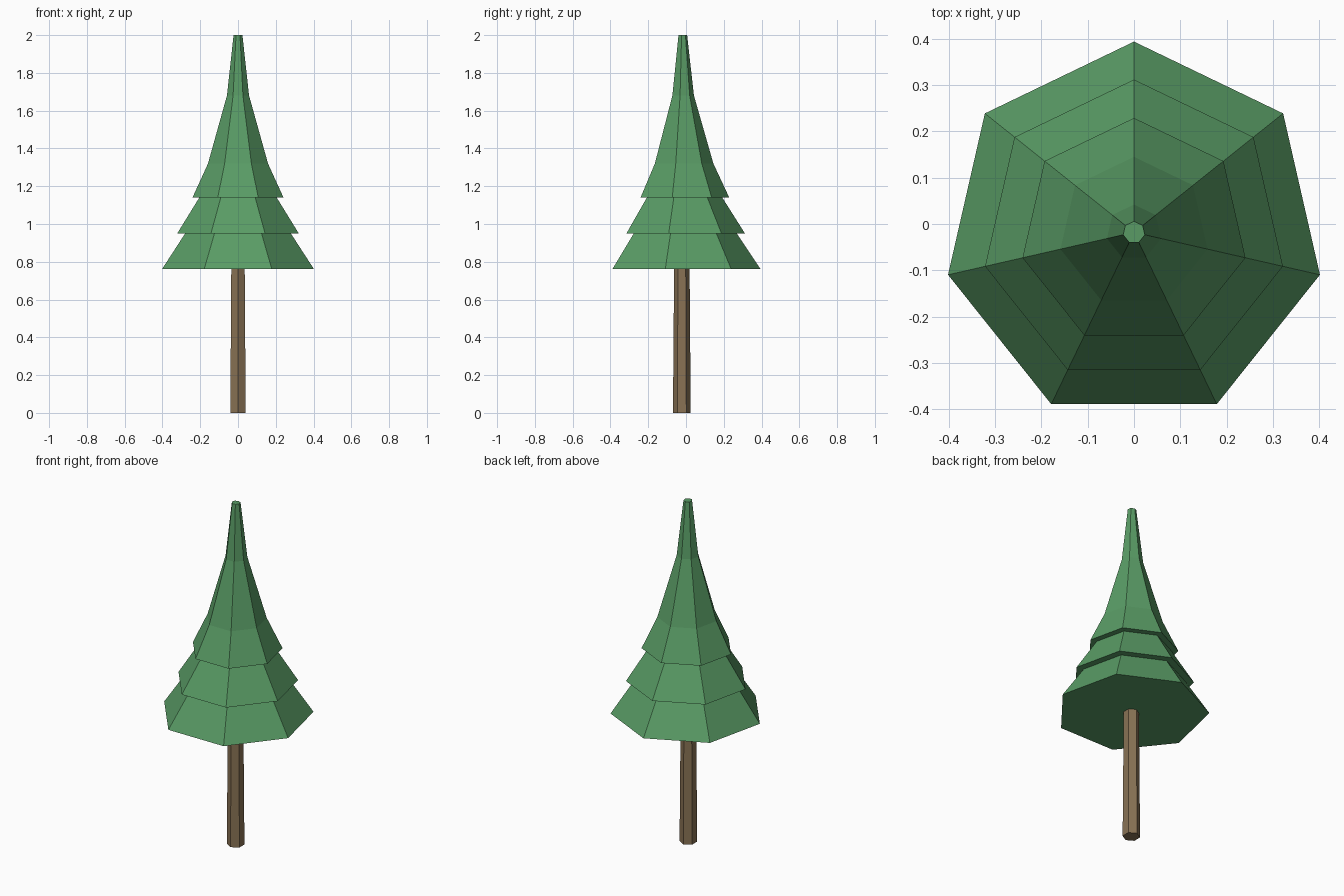
import bpy, bmesh, math

if "Cube" in bpy.data.objects:
    bpy.data.objects.remove(bpy.data.objects["Cube"])


def material(name, color):
    m = bpy.data.materials.new(name)
    m.diffuse_color = color
    m.use_nodes = True
    m.node_tree.nodes["Principled BSDF"].inputs["Base Color"].default_value = m.diffuse_color
    return m


def lathe(name, profile, sides, cy, mat):
    """Closed flat-faced solid from (radius, z) rings, one corner pointing to +y."""
    bm = bmesh.new()
    rings = []
    for r, z in profile:
        angles = [math.pi / 2 + 2 * math.pi * i / sides for i in range(sides)]
        rings.append([bm.verts.new((r * math.cos(a), cy + r * math.sin(a), z)) for a in angles])
    for low, high in zip(rings, rings[1:]):
        for i in range(sides):
            j = (i + 1) % sides
            bm.faces.new((low[i], low[j], high[j], high[i]))
    bm.faces.new(rings[0][::-1])
    bm.faces.new(rings[-1])
    mesh = bpy.data.meshes.new(name)
    bm.to_mesh(mesh)
    bm.free()
    mesh.materials.append(mat)
    obj = bpy.data.objects.new(name, mesh)
    bpy.context.collection.objects.link(obj)
    return obj


green = material("needles", (0.10, 0.33, 0.13, 1))
brown = material("bark", (0.25, 0.17, 0.09, 1))

# Slightly tapered six-sided trunk
lathe("trunk", [(0.047, 0), (0.041, 0.765)], 6, -0.022, brown)

# Seven-sided foliage: three overhanging skirts and the long tip in one skin
foliage = [
    (0.412, 0.762), (0.287, 0.95),
    (0.330, 0.95), (0.210, 1.14),
    (0.247, 1.14), (0.163, 1.32),
    (0.060, 1.68), (0.024, 2.0),
]
lathe("foliage", foliage, 7, -0.018, green)
